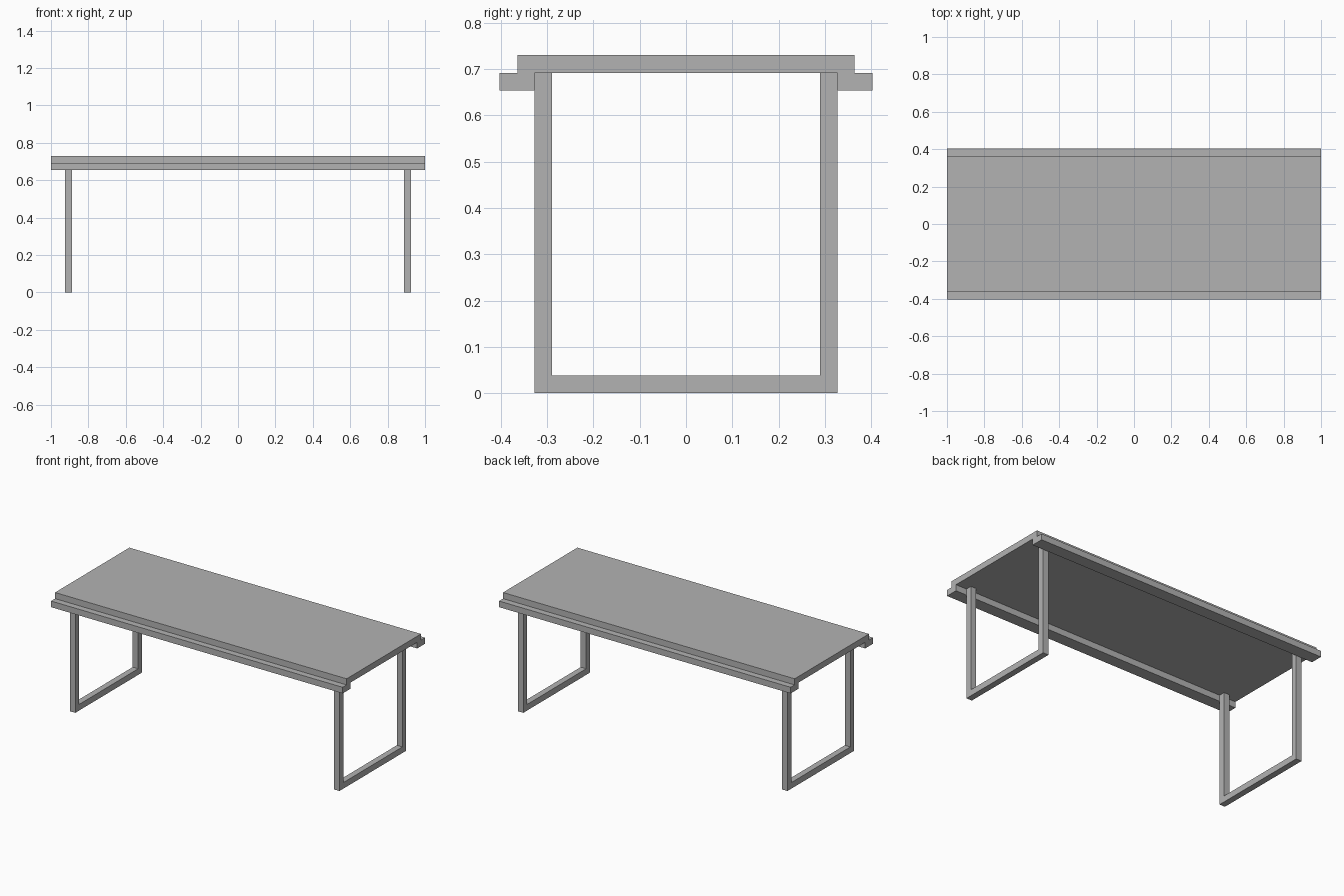
import bpy
import bmesh
from mathutils import Vector

cube = bpy.data.objects.get("Cube")
if cube:
    bpy.data.objects.remove(cube, do_unlink=True)

# One grey for the whole table
grey = bpy.data.materials.new("plain grey")
grey.use_nodes = True
colour = (0.45, 0.45, 0.45, 1)
grey.diffuse_color = colour
grey.node_tree.nodes["Principled BSDF"].inputs["Base Color"].default_value = colour


def extrude_profile(name, points, x0, x1):
    """Extrude a closed (y, z) profile along x."""
    bm = bmesh.new()
    face = bm.faces.new([bm.verts.new((x0, y, z)) for y, z in points])
    grown = bmesh.ops.extrude_face_region(bm, geom=[face])["geom"]
    verts = [g for g in grown if isinstance(g, bmesh.types.BMVert)]
    bmesh.ops.translate(bm, verts=verts, vec=Vector((x1 - x0, 0, 0)))
    bmesh.ops.recalc_face_normals(bm, faces=bm.faces)
    mesh = bpy.data.meshes.new(name)
    bm.to_mesh(mesh)
    bm.free()
    mesh.materials.append(grey)
    obj = bpy.data.objects.new(name, mesh)
    bpy.context.collection.objects.link(obj)
    return obj


def rectangle(y0, y1, z0, z1):
    return [(y0, z0), (y1, z0), (y1, z1), (y0, z1)]


BAR = 0.038          # thickness of the bars
HEIGHT = 0.73        # overall height
UNDER = HEIGHT - BAR # underside of the top
LEG_Y = 0.327        # outer face of the legs

# Table top
extrude_profile("table_top", rectangle(-0.364, 0.364, UNDER, HEIGHT), -1, 1)

# Long side rails under the edges of the top
for name, y0, y1 in (("front_rail", -0.403, -LEG_Y), ("back_rail", LEG_Y, 0.403)):
    extrude_profile(name, rectangle(y0, y1, UNDER - BAR, UNDER), -1, 1)

# U-shaped leg frames
inner = LEG_Y - BAR
u_shape = [(-LEG_Y, 0), (LEG_Y, 0), (LEG_Y, UNDER), (inner, UNDER),
           (inner, BAR), (-inner, BAR), (-inner, UNDER), (-LEG_Y, UNDER)]
for name, x in (("right_leg_frame", -0.906), ("left_leg_frame", 0.906)):
    extrude_profile(name, u_shape, x - BAR / 2, x + BAR / 2)
